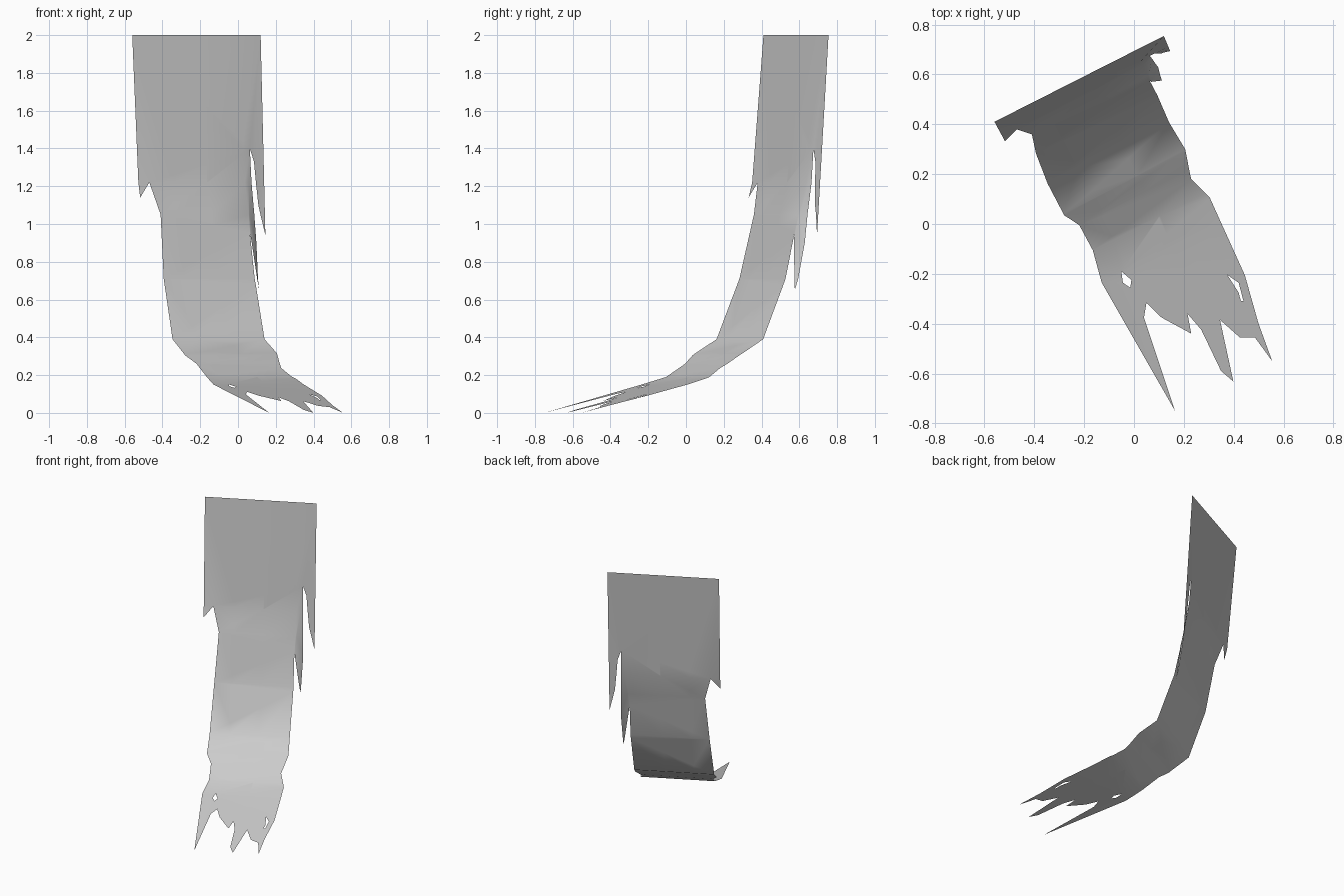
import bpy, bmesh
from mathutils import Vector

cube = bpy.data.objects.get("Cube")
if cube:
    bpy.data.objects.remove(cube)

ACROSS = Vector((0.892, 0.452, 0))
FORWARD = Vector((0.452, -0.892, 0))

# Hanging curve of the cloth: (forward, height)
CURVE = [(-0.619, 2), (-0.551, 1.22), (-0.506, 1.05), (-0.43, 0.71), (-0.301, 0.39),
         (-0.165, 0.31), (-0.095, 0.26), (0.019, 0.19), (0.151, 0.15), (0.745, 0)]


def interpolate(pairs, x):
    for (a, fa), (b, fb) in zip(pairs, pairs[1:]):
        if x <= b or (b, fb) == pairs[-1]:
            return fa + (fb - fa) * (x - a) / (b - a)


# Unrolled coordinate along the cloth
by_height = sorted((z, d - z) for d, z in CURVE)
by_forward = [(d, d - z) for d, z in CURVE]
to_forward = [(d - z, d) for d, z in CURVE]
to_height = [(d - z, z) for d, z in CURVE]


def hang(points):
    return [(w, interpolate(by_height, z)) for w, z in points]


def trail(points):
    return [(w, interpolate(by_forward, d)) for w, d in points]


# Torn outline: left edge, ragged hem, right edge
left_edge = [(-0.314, 2), (-0.312, 1.14), (-0.247, 1.22), (-0.203, 1.05),
             (-0.223, 0.71), (-0.236, 0.39)]
hem = [(-0.234, -0.158), (-0.198, -0.095), (-0.195, 0.019), (-0.222, 0.151), (-0.192, 0.744),
       (-0.134, 0.353), (-0.098, 0.304), (-0.071, 0.385), (0.006, 0.496), (0.029, 0.418),
       (0.049, 0.501), (0.045, 0.684), (0.07, 0.744), (0.134, 0.499), (0.173, 0.598),
       (0.227, 0.625), (0.246, 0.742), (0.265, 0.583), (0.304, 0.384), (0.319, 0.044),
       (0.286, -0.057), (0.319, -0.175)]
right_edge = [(0.31, 0.39), (0.317, 0.68), (0.316, 0.95), (0.36, 0.65), (0.371, 0.9),
              (0.361, 1.4), (0.385, 1.33), (0.405, 1.1), (0.443, 0.94), (0.448, 2)]
small_hole = [(-0.131, 0.146), (-0.146, 0.19), (-0.129, 0.221), (-0.111, 0.196)]
slit = [(0.242, 0.352), (0.268, 0.4), (0.252, 0.475), (0.243, 0.47), (0.25, 0.435)]

bm = bmesh.new()
for loop in (hang(left_edge) + trail(hem) + hang(right_edge), trail(small_hole), trail(slit)):
    verts = [bm.verts.new((w, p, 0)) for w, p in loop]
    for a, b in zip(verts, verts[1:] + verts[:1]):
        bm.edges.new((a, b))
bmesh.ops.triangle_fill(bm, edges=bm.edges[:], use_beauty=True, normal=(0, 0, 1))


def cut(co, no):
    bmesh.ops.bisect_plane(bm, geom=bm.verts[:] + bm.edges[:] + bm.faces[:], dist=0.0005,
                           plane_co=co, plane_no=no)


# Crease lines along the bend and beside the loose strips
for d, z in CURVE[1:-1]:
    cut((0, d - z, 0), (0, 1, 0))
for w in (-0.1, 0.1, 0.32):
    cut((w, 0, 0), (1, 0, 0))

# Bend the sheet; the loose strips on one side hang straighter
for v in bm.verts:
    w, p = v.co.x, v.co.y
    d, z = interpolate(to_forward, p), interpolate(to_height, p)
    if z > 0.5:
        loose = min(max((w - 0.32) / 0.09, 0), 1)
        d += (-0.619 + (2 - z) * 0.062 - d) * loose
    v.co = ACROSS * w + FORWARD * d + Vector((0, 0, max(z, 0)))

bmesh.ops.recalc_face_normals(bm, faces=bm.faces[:])
if sum(f.normal.z * f.calc_area() for f in bm.faces) < 0:
    bmesh.ops.reverse_faces(bm, faces=bm.faces[:])
for f in bm.faces:
    f.smooth = True

mesh = bpy.data.meshes.new("torn_cloth")
bm.to_mesh(mesh)
bm.free()
cloth = bpy.data.objects.new("torn_cloth", mesh)
bpy.context.collection.objects.link(cloth)

grey = bpy.data.materials.new("grey_cloth")
grey.use_nodes = True
colour = (0.6, 0.6, 0.6, 1)
grey.diffuse_color = colour
grey.node_tree.nodes["Principled BSDF"].inputs["Base Color"].default_value = colour
mesh.materials.append(grey)
